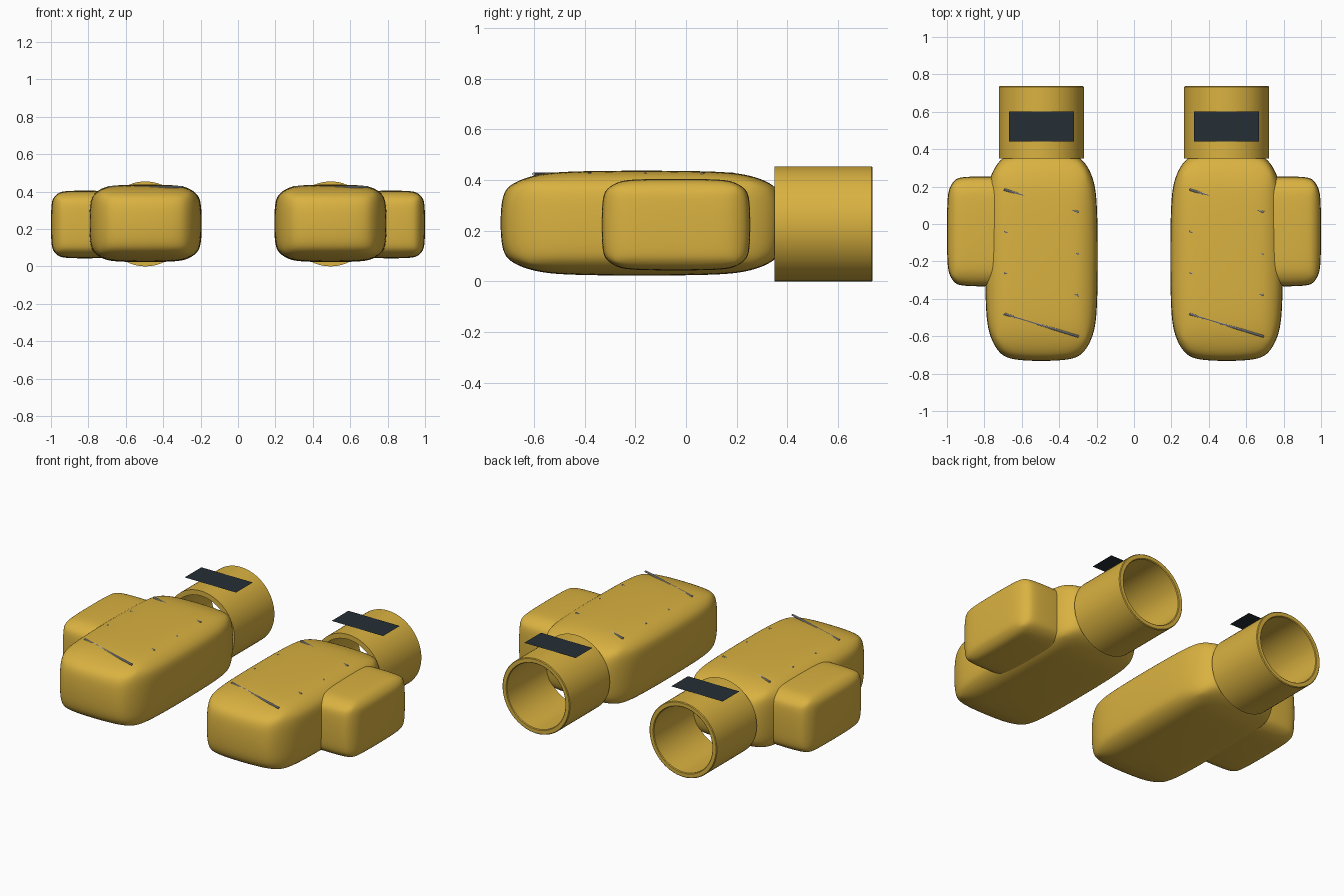
import bpy, bmesh, math
from mathutils import Vector

if "Cube" in bpy.data.objects:
    bpy.data.objects.remove(bpy.data.objects["Cube"])


def material(name, rgb):
    m = bpy.data.materials.new(name)
    m.diffuse_color = (*rgb, 1)
    m.use_nodes = True
    m.node_tree.nodes["Principled BSDF"].inputs["Base Color"].default_value = m.diffuse_color
    return m


GOLD = material("mustard leather", (0.70, 0.445, 0.052))
DARK = material("dark navy", (0.018, 0.028, 0.037))
GREY = material("grey thread", (0.42, 0.43, 0.46))


def finish(name, bm, mat, smooth=True):
    bmesh.ops.recalc_face_normals(bm, faces=bm.faces)
    me = bpy.data.meshes.new(name)
    bm.to_mesh(me)
    bm.free()
    me.materials.append(mat)
    ob = bpy.data.objects.new(name, me)
    bpy.context.collection.objects.link(ob)
    if smooth:
        bpy.ops.object.select_all(action='DESELECT')
        ob.select_set(True)
        bpy.context.view_layer.objects.active = ob
        bpy.ops.object.shade_smooth_by_angle(angle=math.radians(35))
    return ob


# Soft padded block: bevelled cube, subdivided, fitted to exact bounds
def pad(name, lo, hi, bevel):
    bm = bmesh.new()
    bmesh.ops.create_cube(bm, size=1)
    bmesh.ops.bevel(bm, geom=bm.edges[:], offset=bevel, segments=3,
                    profile=0.5, affect='EDGES')
    tmp = finish("tmp", bm, GOLD, False)
    mod = tmp.modifiers.new("sub", 'SUBSURF')
    mod.levels = 3
    dg = bpy.context.evaluated_depsgraph_get()
    bm = bmesh.new()
    bm.from_object(tmp, dg)
    bpy.data.objects.remove(tmp)
    for i in range(3):
        r = max(abs(v.co[i]) for v in bm.verts)
        a, b = sorted((lo[i], hi[i]))
        for v in bm.verts:
            v.co[i] = (a + b) / 2 + v.co[i] / r * (b - a) / 2
    return finish(name, bm, GOLD)


# Open tube along y with wall thickness and a softened rim
def cuff(name, cx, cz, r, wall, y0, y1):
    e = 0.004
    prof = [(r, y0), (r, y1 - e), (r - e, y1), (r - wall + e, y1),
            (r - wall, y1 - e), (r - wall, y0)]
    bm = bmesh.new()
    n = 64
    rings = [[bm.verts.new((cx + p * math.cos(k * math.tau / n), y,
                            cz + p * math.sin(k * math.tau / n)))
              for k in range(n)] for p, y in prof]
    for a, b in zip(rings, rings[1:] + rings[:1]):
        for k in range(n):
            j = (k + 1) % n
            bm.faces.new((a[k], a[j], b[j], b[k]))
    return finish(name, bm, GOLD)


# Thin straight stitch between two points
def rod(name, p, q, r):
    p, q = Vector(p), Vector(q)
    bm = bmesh.new()
    bmesh.ops.create_cone(bm, cap_ends=True, segments=8, radius1=r, radius2=r,
                          depth=(q - p).length)
    rot = (q - p).to_track_quat('Z', 'Y')
    for v in bm.verts:
        v.co = rot @ v.co + (p + q) / 2
    return finish(name, bm, GREY)


for side, s in (("left", -1), ("right", 1)):
    cx = s * 0.495
    # mitten body, thumb and wrist cuff
    pad(side + "_mitten_body", (cx - 0.301, -0.732, 0.023),
        (cx + 0.301, 0.382, 0.437), 0.25)
    pad(side + "_thumb", (s * 0.64, -0.333, 0.043), (s * 1.0, 0.254, 0.405), 0.22)
    cuff(side + "_cuff", cx, 0.227, 0.227, 0.03, 0.35, 0.737)

    # flat strap patch on top of the cuff
    bm = bmesh.new()
    bm.faces.new([bm.verts.new((cx + x, y, 0.4555)) for x, y in
                  ((-0.173, 0.441), (0.173, 0.441), (0.173, 0.602), (-0.173, 0.602))])
    finish(side + "_strap_patch", bm, DARK, False)

    # slanted stitches across the back of the hand, mostly sunk in
    for i, y in enumerate((0.185, -0.04, -0.26, -0.48)):
        rod(f"{side}_stitch_{i + 1}", (cx - 0.2, y, 0.424),
            (cx + 0.2, y - 0.122, 0.424), 0.006)
